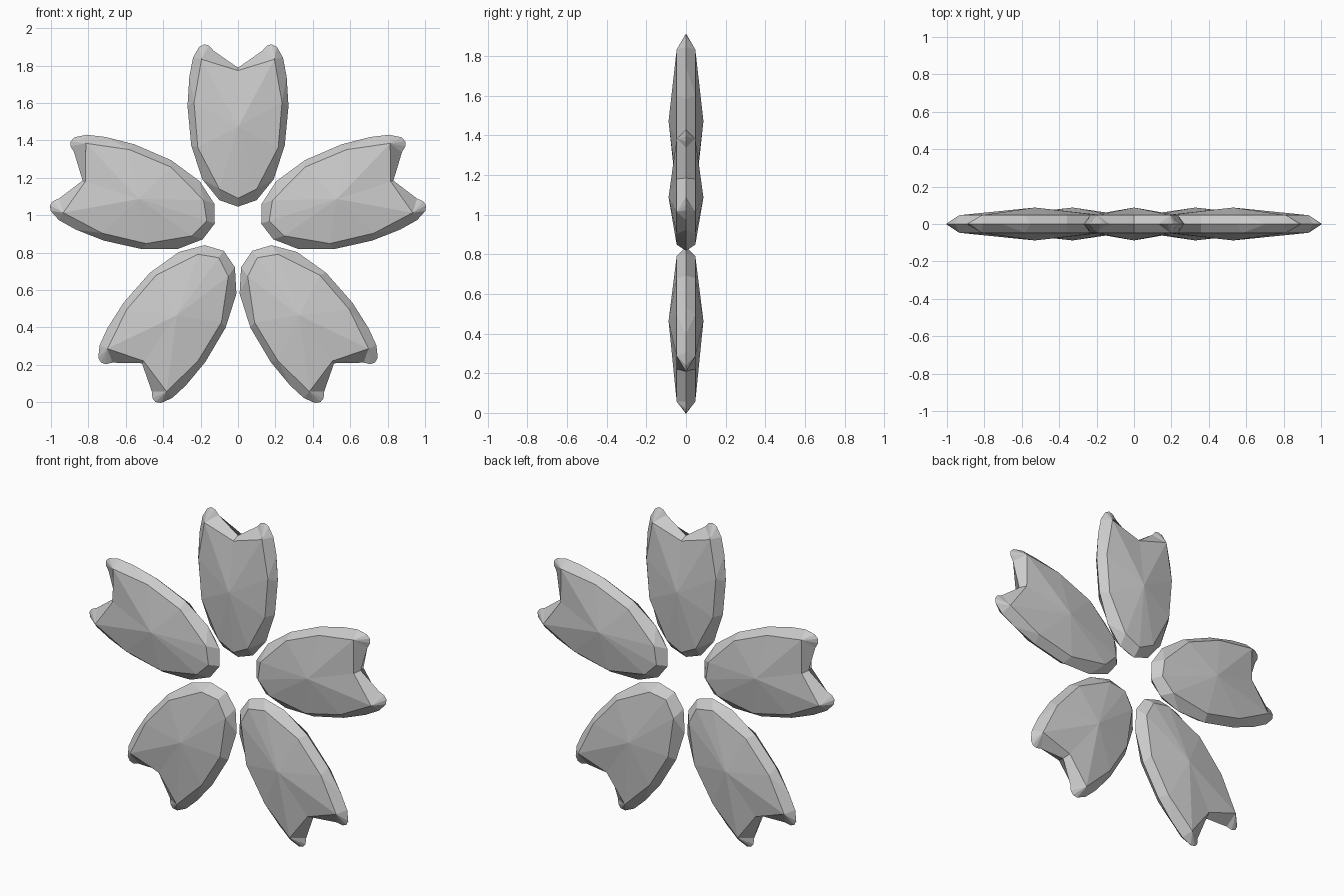
import bpy, bmesh
from math import pi, sin, cos

if "Cube" in bpy.data.objects:
    bpy.data.objects.remove(bpy.data.objects["Cube"])

CZ = 0.915  # flower centre height

# right half of the notched petal outline (x, z), notch to base, each paired
# with the index of the raised rim point it slopes up to
outline = [(0, 1.785, 0), (0.13, 1.875, 1), (0.155, 1.903, 1), (0.18, 1.91, 1),
           (0.207, 1.897, 1), (0.24, 1.84, 1), (0.26, 1.74, 2), (0.27, 1.58, 2),
           (0.25, 1.37, 3), (0.19, 1.19, 4), (0.1, 1.08, 4), (0, 1.045, 5)]
rim = [(0, 1.77), (0.195, 1.83), (0.235, 1.60), (0.215, 1.36), (0.10, 1.14), (0, 1.09)]
RIM_Y, PEAK_Y, PEAK_Z = 0.047, 0.088, 1.47


def petal(name, angle):
    bm = bmesh.new()

    def vert(x, y, z):
        r = (z - CZ) * 1.004
        return bm.verts.new((x * cos(angle) + r * sin(angle), y,
                             CZ + r * cos(angle) - x * sin(angle)))

    # half outline mirrored into a closed loop
    loop = outline + [(-x, z, -k) for x, z, k in outline[-2:0:-1]]
    edge = [vert(x, 0, z) for x, z, k in loop]
    n = len(loop)
    for side in (-1, 1):
        ring = {k: vert(x, side * RIM_Y, z) for k, (x, z) in enumerate(rim)}
        ring.update({-k: vert(-rim[k][0], side * RIM_Y, rim[k][1]) for k in range(1, 5)})
        peak = vert(0, side * PEAK_Y, PEAK_Z)
        for i in range(n):
            j = (i + 1) % n
            a, b = ring[loop[i][2]], ring[loop[j][2]]
            if a is b:
                bm.faces.new((edge[i], edge[j], a))
            else:
                bm.faces.new((edge[i], edge[j], b, a))
                bm.faces.new((a, b, peak))
    bmesh.ops.recalc_face_normals(bm, faces=bm.faces)
    me = bpy.data.meshes.new(name)
    bm.to_mesh(me)
    bm.free()
    ob = bpy.data.objects.new(name, me)
    bpy.context.collection.objects.link(ob)


# five petals around the centre
for i in range(5):
    petal(f"petal_{i + 1}", i * 2 * pi / 5)
